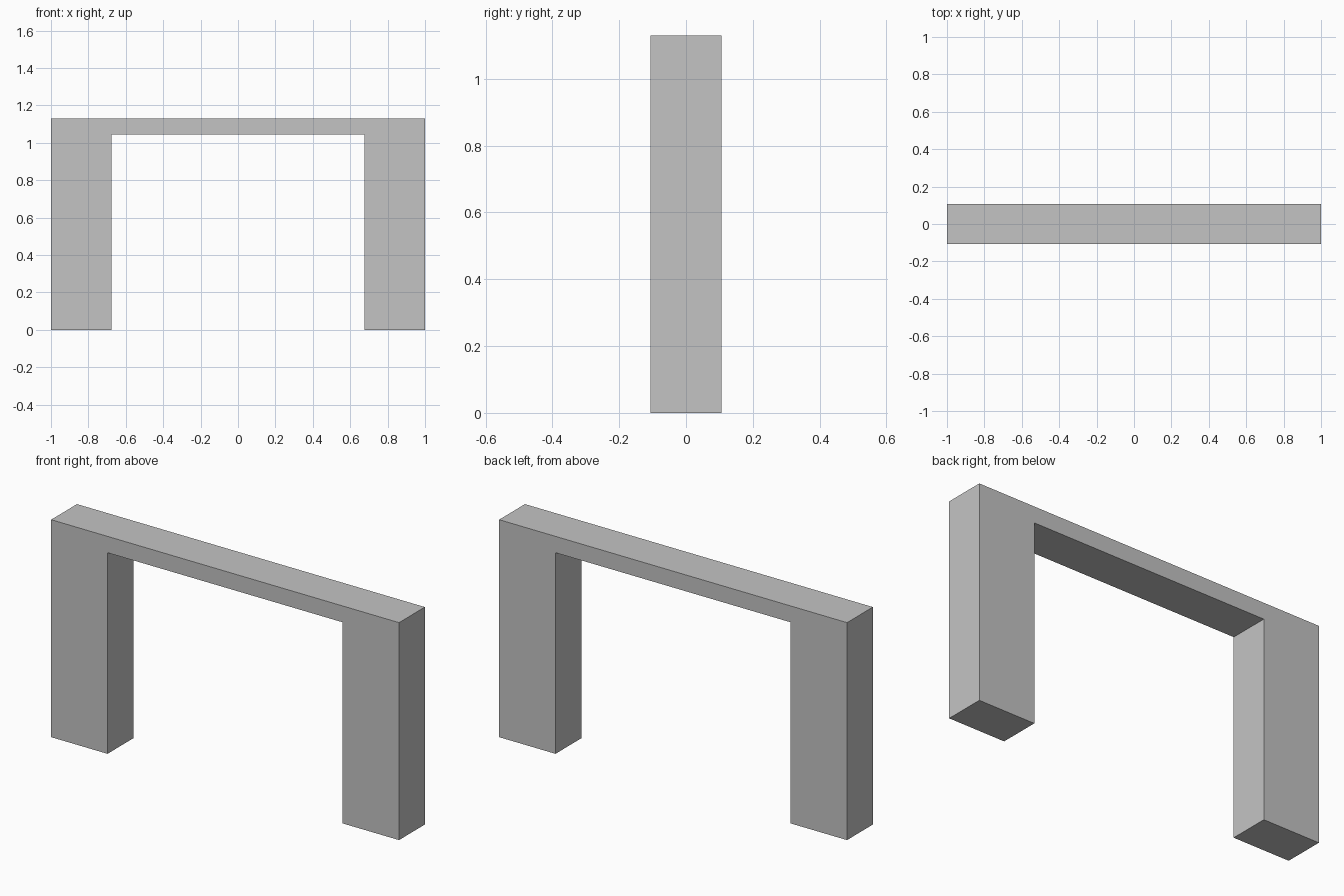
import bpy
import bmesh
from mathutils import Vector

cube = bpy.data.objects.get("Cube")
if cube:
    bpy.data.objects.remove(cube, do_unlink=True)

HALF_WIDTH, INNER = 1.0, 0.676
HEIGHT, UNDERSIDE = 1.13, 1.045
DEPTH = 0.212

# Plain grey material
grey = bpy.data.materials.new("light_grey")
grey.use_nodes = True
colour = (0.55, 0.55, 0.55, 1)
grey.diffuse_color = colour
grey.node_tree.nodes["Principled BSDF"].inputs["Base Color"].default_value = colour

# Left half of the frame outline, mirrored to close the arch
half = [(HALF_WIDTH, HEIGHT), (HALF_WIDTH, 0), (INNER, 0), (INNER, UNDERSIDE)]
outline = half + [(-x, z) for x, z in reversed(half)]

# Extrude the outline from front to back
bm = bmesh.new()
front = bm.faces.new([bm.verts.new((x, -DEPTH / 2, z)) for x, z in outline])
result = bmesh.ops.extrude_face_region(bm, geom=[front], use_keep_orig=True)
back = [v for v in result["geom"] if isinstance(v, bmesh.types.BMVert)]
bmesh.ops.translate(bm, verts=back, vec=Vector((0, DEPTH, 0)))
bmesh.ops.recalc_face_normals(bm, faces=bm.faces[:])

mesh = bpy.data.meshes.new("portal_frame")
bm.to_mesh(mesh)
bm.free()
mesh.materials.append(grey)
frame = bpy.data.objects.new("portal_frame", mesh)
bpy.context.collection.objects.link(frame)
